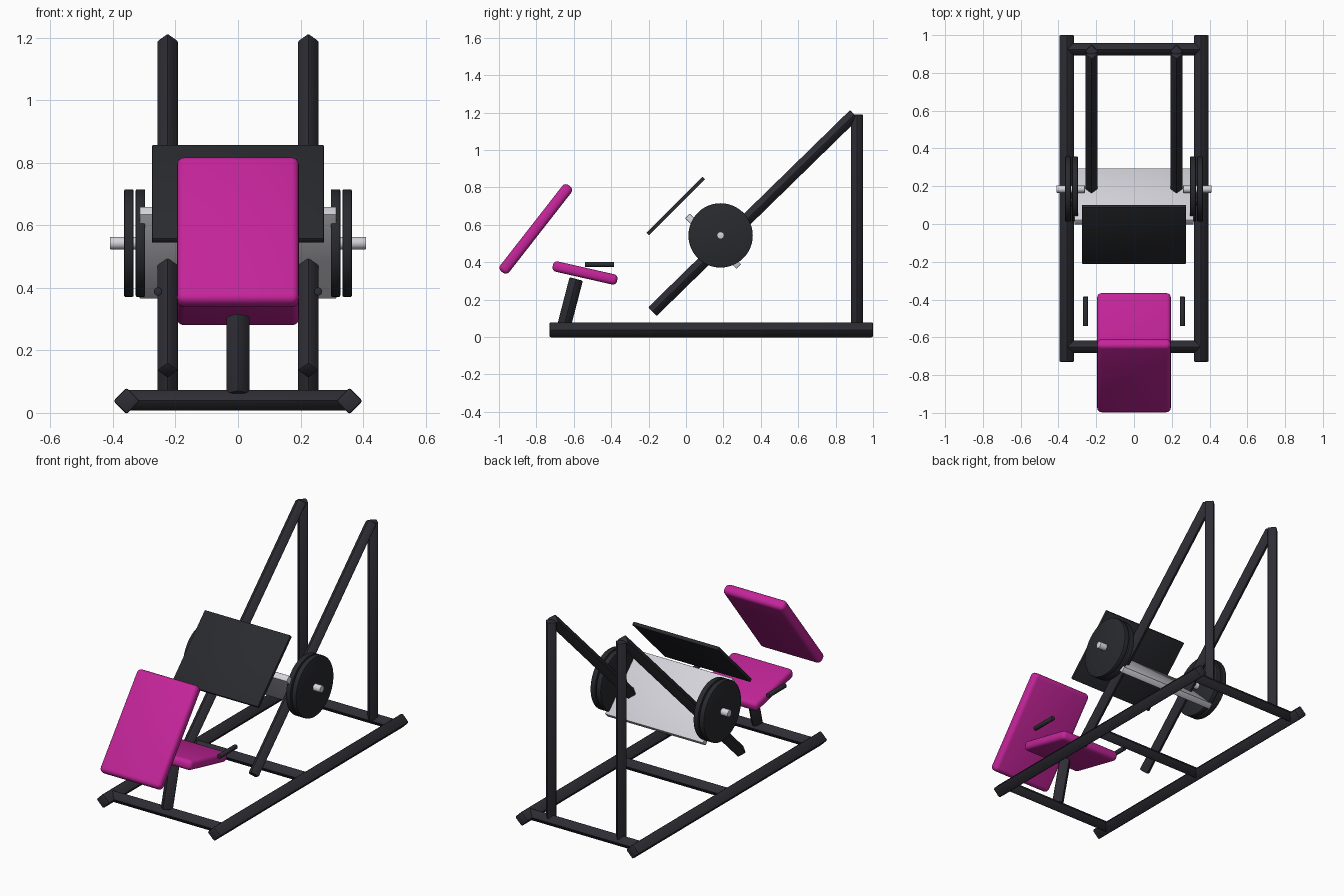
import bpy, bmesh, math
from mathutils import Vector, Matrix

if "Cube" in bpy.data.objects:
    bpy.data.objects.remove(bpy.data.objects["Cube"], do_unlink=True)


def material(name, rgb):
    m = bpy.data.materials.new(name)
    m.use_nodes = True
    m.diffuse_color = (*rgb, 1)
    m.node_tree.nodes["Principled BSDF"].inputs["Base Color"].default_value = (*rgb, 1)
    return m


frame_paint = material("charcoal frame", (0.026, 0.026, 0.034))
iron = material("black iron", (0.022, 0.023, 0.028))
steel = material("pale steel", (0.66, 0.65, 0.70))
upholstery = material("magenta upholstery", (0.55, 0.018, 0.32))


def finish(name, bm, mat, matrix):
    mesh = bpy.data.meshes.new(name)
    bm.to_mesh(mesh)
    bm.free()
    mesh.materials.append(mat)
    ob = bpy.data.objects.new(name, mesh)
    ob.matrix_world = matrix
    bpy.context.collection.objects.link(ob)
    bpy.ops.object.select_all(action="DESELECT")
    ob.select_set(True)
    bpy.context.view_layer.objects.active = ob
    bpy.ops.object.shade_smooth_by_angle(angle=math.radians(35))
    return ob


def box(name, size, matrix, mat, bevel, segments=2):
    bm = bmesh.new()
    bmesh.ops.create_cube(bm, size=1)
    bmesh.ops.scale(bm, vec=size, verts=bm.verts)
    if bevel:
        bmesh.ops.bevel(bm, geom=bm.edges[:], offset=bevel, segments=segments,
                        profile=0.5, affect="EDGES")
    return finish(name, bm, mat, matrix)


def aligned(a, b):
    """Place local z along the line from a to b, local x staying sideways."""
    z = (b - a).normalized()
    x = Vector((1, 0, 0)) if abs(z.x) < 0.9 else Vector((0, 1, 0))
    x = (x - z * x.dot(z)).normalized()
    rot = Matrix((x, z.cross(x), z)).transposed().to_4x4()
    return Matrix.Translation((a + b) / 2) @ rot


def bar(name, a, b, side=0.05):
    """Square tube standing on its edge, with softened corners."""
    a, b = Vector(a), Vector(b)
    matrix = aligned(a, b) @ Matrix.Rotation(math.pi / 4, 4, "Z")
    return box(name, (side, side, (b - a).length), matrix, frame_paint, 0.007)


def rod(name, a, b, radius, mat, sides=32, bevel=0.0):
    a, b = Vector(a), Vector(b)
    bm = bmesh.new()
    bmesh.ops.create_cone(bm, cap_ends=True, segments=sides, radius1=radius,
                          radius2=radius, depth=(b - a).length)
    if bevel:
        rims = [e for e in bm.edges if abs(e.verts[0].co.z - e.verts[1].co.z) < 1e-5]
        bmesh.ops.bevel(bm, geom=rims, offset=bevel, segments=2, profile=0.5,
                        affect="EDGES")
    return finish(name, bm, mat, aligned(a, b))


def slab(name, width, thickness, a, b, mat, bevel, segments=2):
    """Board whose side outline runs from a to b, both given as (y, z)."""
    a, b = Vector((0, *a)), Vector((0, *b))
    return box(name, (width, thickness, (b - a).length), aligned(a, b), mat,
               bevel, segments)


# Mirrored parts
for s, label in ((1, "left"), (-1, "right")):
    bar(f"{label}_base_rail", (s * 0.356, -0.73, 0.038), (s * 0.356, 1.0, 0.038), 0.06)
    bar(f"{label}_upright", (s * 0.225, 0.915, 0.04), (s * 0.225, 0.915, 1.19))
    bar(f"{label}_incline_rail", (s * 0.225, -0.18, 0.135), (s * 0.225, 0.9, 1.19))
    axle_y, axle_z = 0.185, 0.543
    rod(f"{label}_axle", (s * 0.26, axle_y, axle_z), (s * 0.41, axle_y, axle_z),
        0.02, steel, 24, 0.003)
    for part, x in (("inner", 0.312), ("outer", 0.349)):
        rod(f"{label}_{part}_weight", (s * (x - 0.015), axle_y, axle_z),
            (s * (x + 0.015), axle_y, axle_z), 0.172, iron, 48, 0.004)
    rod(f"{label}_handle", (s * 0.256, -0.54, 0.388), (s * 0.256, -0.385, 0.388),
        0.013, frame_paint, 20, 0.002)

# Base cross members
for label, y in (("front", -0.65), ("middle", 0.12), ("rear", 0.925)):
    bar(f"{label}_crossbar", (-0.355, y, 0.04), (0.355, y, 0.04))

# Sliding carriage and foot plate
slab("carriage_plate", 0.63, 0.035, (0.008, 0.647), (0.282, 0.377), steel, 0.003)
slab("foot_plate", 0.55, 0.02, (-0.205, 0.55), (0.095, 0.85), iron, 0.003)

# Seat
bar("seat_post", (0, -0.652, 0.06), (0, -0.587, 0.31), 0.056)
slab("seat_cushion", 0.39, 0.056, (-0.712, 0.381), (-0.368, 0.303), upholstery, 0.022, 4)
slab("backrest_cushion", 0.39, 0.06, (-0.983, 0.347), (-0.623, 0.808), upholstery, 0.024, 4)
